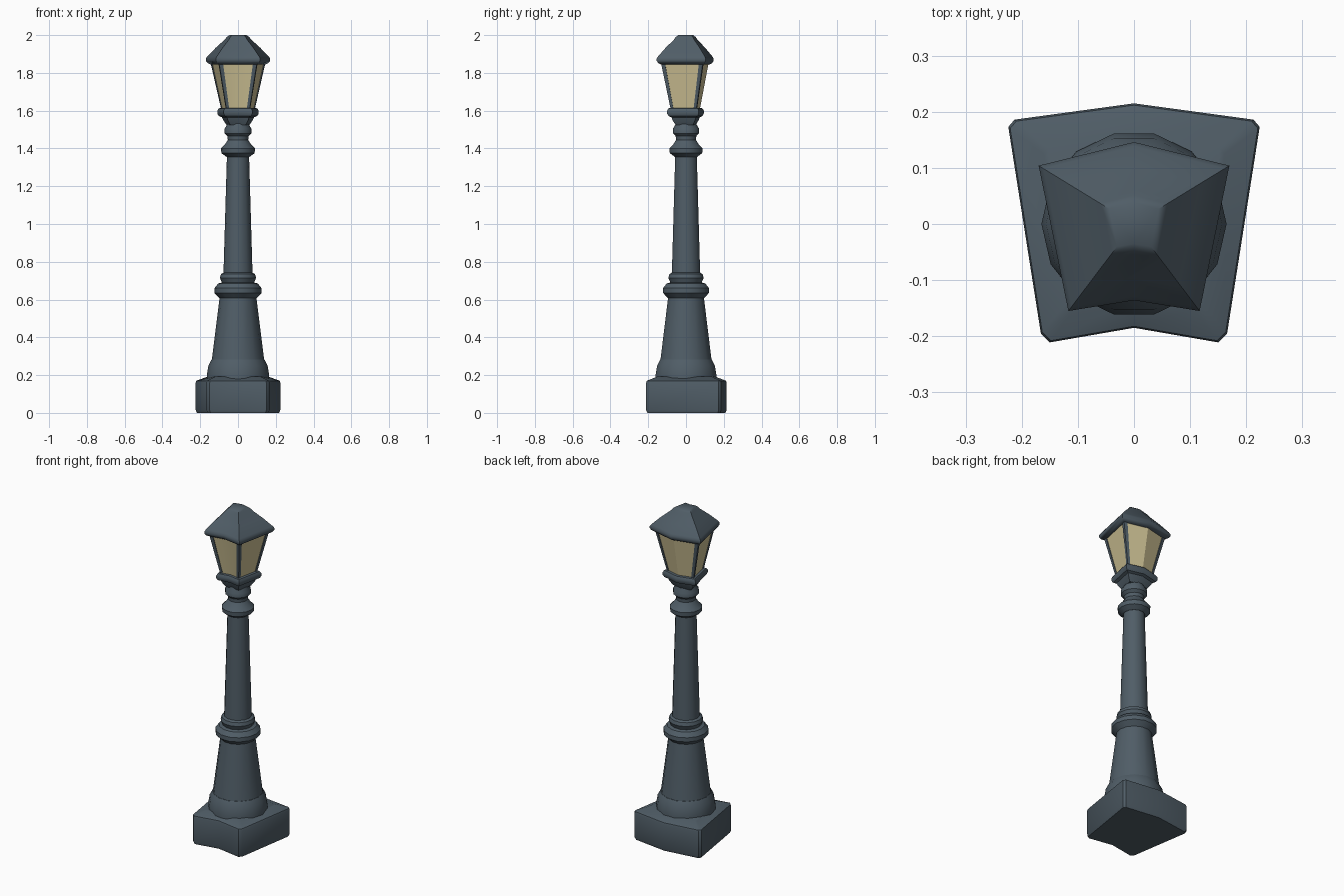
import bpy, bmesh, math
from mathutils import Vector

if "Cube" in bpy.data.objects:
    bpy.data.objects.remove(bpy.data.objects["Cube"])


def material(name, rgb):
    m = bpy.data.materials.new(name)
    m.diffuse_color = (*rgb, 1)
    m.use_nodes = True
    m.node_tree.nodes["Principled BSDF"].inputs["Base Color"].default_value = m.diffuse_color
    return m


IRON = material("slate iron", (0.08, 0.11, 0.135))
GLASS = material("warm glass", (0.62, 0.54, 0.30))


def loft(name, rings, mat, angle=35):
    """Skin a stack of equal-length closed rings and cap both ends."""
    bm = bmesh.new()
    vs = [[bm.verts.new(p) for p in r] for r in rings]
    n = len(vs[0])
    for a, b in zip(vs, vs[1:]):
        for i in range(n):
            j = (i + 1) % n
            bm.faces.new((a[i], a[j], b[j], b[i]))
    bm.faces.new(vs[0][::-1])
    bm.faces.new(vs[-1])
    bmesh.ops.recalc_face_normals(bm, faces=bm.faces)
    me = bpy.data.meshes.new(name)
    bm.to_mesh(me)
    bm.free()
    me.materials.append(mat)
    ob = bpy.data.objects.new(name, me)
    bpy.context.collection.objects.link(ob)
    bpy.ops.object.select_all(action='DESELECT')
    ob.select_set(True)
    bpy.context.view_layer.objects.active = ob
    bpy.ops.object.shade_smooth_by_angle(angle=math.radians(angle))
    return ob


def scaled(poly, profile):
    return [[(x * s, y * s, z) for x, y in poly] for s, z in profile]


def lathe(name, profile, sides=14):
    circle = [(math.cos(i * math.tau / sides), math.sin(i * math.tau / sides)) for i in range(sides)]
    return loft(name, scaled(circle, profile), IRON)


# crooked plinth, bent outwards at the back and inwards at the front
half = [(0, -0.185), (0.15, -0.211), (0.166, -0.195), (0.224, 0.173), (0.213, 0.186), (0, 0.215)]
plinth = half + [(-x, y) for x, y in half[-2:0:-1]]
loft("plinth", scaled(plinth, [(0.97, 0.0), (1, 0.015), (1, 0.16), (0.985, 0.17), (0.72, 0.192)]), IRON)

# round foot and tapered pedestal
lathe("foot", [(0.165, 0.175), (0.165, 0.20), (0.157, 0.25), (0.14, 0.282), (0.13, 0.285)])
lathe("pedestal", [(0.14, 0.27), (0.096, 0.62)])
lathe("pedestal_collar", [(0.095, 0.605), (0.125, 0.635), (0.125, 0.66), (0.105, 0.685),
                          (0.085, 0.69), (0.096, 0.715), (0.09, 0.735), (0.072, 0.745)])

# shaft and upper collars
lathe("shaft", [(0.078, 0.70), (0.058, 1.38)])
lathe("upper_collar", [(0.06, 1.355), (0.088, 1.375), (0.09, 1.40), (0.07, 1.42), (0.054, 1.445),
                       (0.056, 1.465), (0.071, 1.48), (0.071, 1.505), (0.055, 1.53), (0.055, 1.56)])

# lantern cross-section, front bent in and back bent out
lhalf = [(0, -0.136), (0.117, -0.155), (0.17, 0.104), (0, 0.146)]
plan = lhalf + [(-x, y) for x, y in lhalf[-2:0:-1]]
loft("lantern_cup", scaled(plan, [(0.36, 1.525), (0.46, 1.55), (0.50, 1.565), (0.60, 1.572), (0.645, 1.585),
                                  (0.645, 1.60), (0.60, 1.612), (0.50, 1.615)]), IRON)
B, T, Z0, Z1 = 0.52, 0.87, 1.605, 1.865
loft("lantern_glass", scaled(plan, [(B * 0.96, Z0), (T * 0.96, Z1)]), GLASS, 25)


def post_ring(i, s, z, w):
    c = Vector(plan[i]) * s
    a = (Vector(plan[i - 1]) * s - c).normalized() * w
    b = (Vector(plan[(i + 1) % 6]) * s - c).normalized() * w
    return [(*p, z) for p in (c, c + a, c + a + b, c + b)]


# four corner posts
for i, label in ((1, "front_right"), (2, "back_right"), (4, "back_left"), (5, "front_left")):
    loft(label + "_post", [post_ring(i, B, Z0, 0.015), post_ring(i, T, Z1, 0.021)], IRON)

# hipped roof with a thick eave
loft("roof", scaled(plan, [(0.86, 1.845), (0.95, 1.852), (1.0, 1.864), (1.0, 1.877), (0.95, 1.888),
                           (0.70, 1.932), (0.42, 1.975), (0.35, 1.99), (0.26, 2.0)]), IRON, 40)
